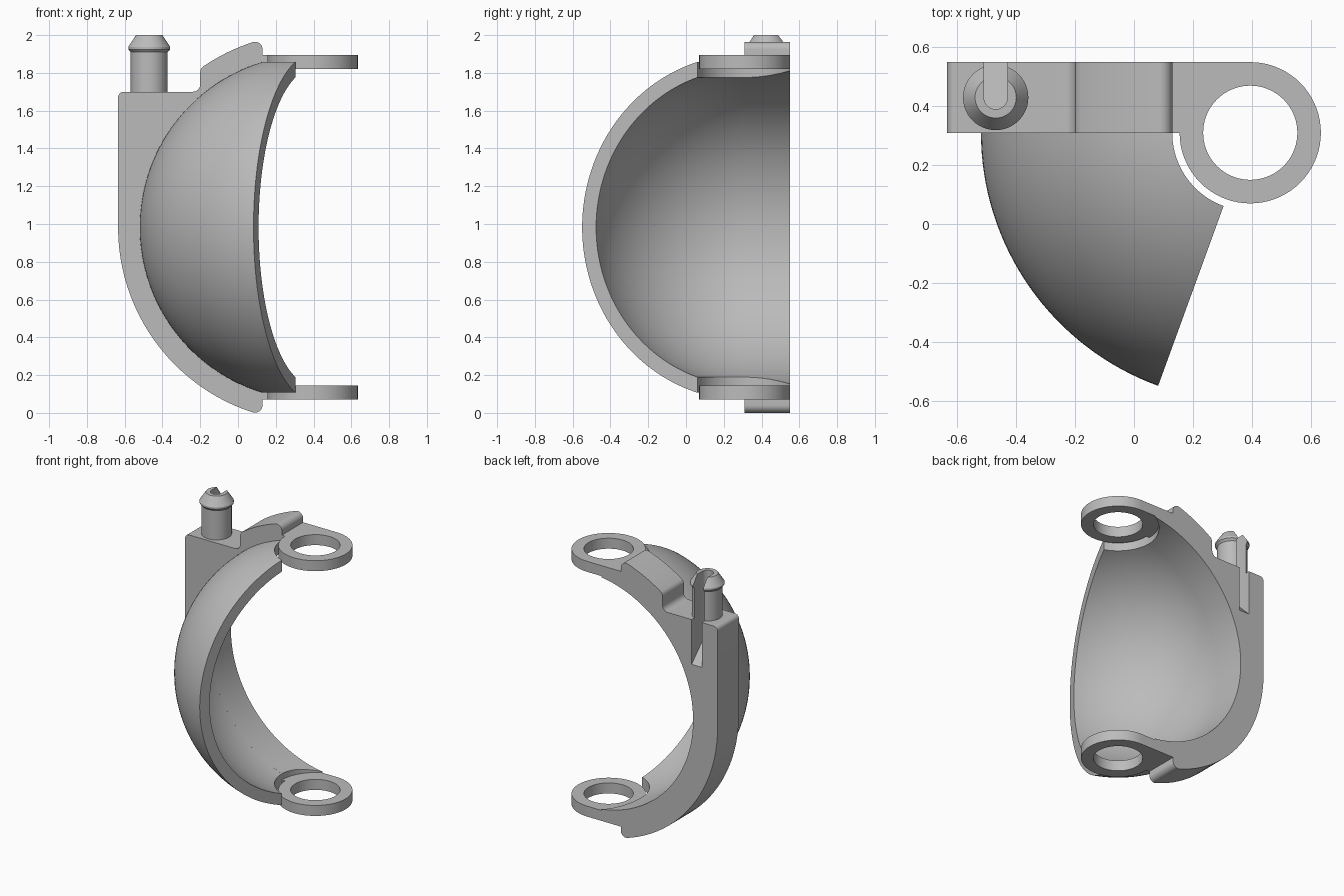
import bpy, bmesh, math
from math import cos, sin, radians, sqrt, atan2, degrees

cube = bpy.data.objects.get("Cube")
if cube:
    bpy.data.objects.remove(cube, do_unlink=True)

# Main dimensions: pivot axis, shell centre, radii
CX, CY, CZ = 0.395, 0.31, 0.9825
R_BLOCK, R_OUT, R_IN = 1.03, 0.915, 0.8365
R_GAP, R_RING, R_HOLE = 0.265, 0.24, 0.16
BACK, LOW, THICK = 0.55, 0.07, 0.075
HIGH = 2 * CZ - LOW

grey = bpy.data.materials.new("light grey plastic")
grey.use_nodes = True
grey.diffuse_color = (0.5, 0.5, 0.5, 1)
grey.node_tree.nodes["Principled BSDF"].inputs["Base Color"].default_value = (0.5, 0.5, 0.5, 1)


def arc(cx, cy, r, a, b, n):
    """Points on a circle from angle a to angle b in degrees."""
    angles = [radians(a + (b - a) * i / n) for i in range(n + 1)]
    return [(cx + r * cos(t), cy + r * sin(t)) for t in angles]


def finish(name, bm):
    bmesh.ops.remove_doubles(bm, verts=bm.verts, dist=1e-5)
    bmesh.ops.recalc_face_normals(bm, faces=bm.faces)
    mesh = bpy.data.meshes.new(name)
    bm.to_mesh(mesh)
    bm.free()
    mesh.materials.append(grey)
    obj = bpy.data.objects.new(name, mesh)
    bpy.context.collection.objects.link(obj)
    return obj


def prism(name, points, place, shift):
    """Extrude a flat outline; place maps 2D points into space."""
    bm = bmesh.new()
    face = bm.faces.new([bm.verts.new(place(*p)) for p in points])
    new = bmesh.ops.extrude_face_region(bm, geom=[face])["geom"]
    bmesh.ops.translate(bm, vec=shift, verts=[v for v in new if isinstance(v, bmesh.types.BMVert)])
    return finish(name, bm)


def lathe(name, profile, cx, cy, start, end, n):
    """Sweep a closed (radius, z) profile around a vertical axis."""
    bm = bmesh.new()
    rows = []
    for i in range(n + 1):
        t = radians(start + (end - start) * i / n)
        rows.append([bm.verts.new((cx + r * cos(t), cy + r * sin(t), z)) for r, z in profile])
    m = len(profile)
    full = abs(end - start) == 360
    for a, b in zip(rows, rows[1:]):
        for j in range(m):
            k = (j + 1) % m
            if full and profile[j][0] == profile[k][0] == 0:
                continue
            bm.faces.new((a[j], a[k], b[k], b[j]))
    if not full:
        bm.faces.new(rows[0])
        bm.faces.new(rows[-1])
    bmesh.ops.dissolve_degenerate(bm, dist=1e-6, edges=bm.edges)
    return finish(name, bm)


def disc(name, r, z0, z1):
    return prism(name, arc(CX, CY, r, 0, 355, 71), lambda x, y: (x, y, z0), (0, 0, z1 - z0))


def combine(target, tool, operation):
    mod = target.modifiers.new(operation, 'BOOLEAN')
    mod.operation, mod.solver, mod.object = operation, 'EXACT', tool
    bpy.context.view_layer.objects.active = target
    bpy.ops.object.modifier_apply(modifier=mod.name)
    bpy.data.objects.remove(tool, do_unlink=True)


def smooth(obj):
    bpy.ops.object.select_all(action='DESELECT')
    obj.select_set(True)
    bpy.context.view_layer.objects.active = obj
    bpy.ops.object.shade_smooth_by_angle(angle=radians(25))


# Back frame outline, with rounded corners tangent to the big arc
f = 0.04
tip_x, step_x = 0.13 - f, -0.2 + f
tip_h = sqrt((R_BLOCK - f) ** 2 - (CX - tip_x) ** 2)
step_h = sqrt((R_BLOCK - f) ** 2 - (CX - step_x) ** 2)
tip_a = 180 - degrees(atan2(tip_h, CX - tip_x))
step_a = 180 - degrees(atan2(step_h, CX - step_x))
inner = arc(CX, CZ, R_IN, 96, 264, 56)
outline = [(CX, LOW), (0.13, LOW)]
outline += arc(tip_x, CZ - tip_h, f, 360, 360 - tip_a, 10)
outline += arc(CX, CZ, R_BLOCK, 360 - tip_a, 180, 24)[1:]
outline += arc(-0.605, 1.67, 0.03, 180, 90, 8)
outline += arc(-0.2 - f, 1.70 + f, f, 270, 360, 8)
outline += arc(step_x, CZ + step_h, f, 180, step_a, 6)
outline += arc(CX, CZ, R_BLOCK, step_a, tip_a, 8)[1:]
outline += arc(tip_x, CZ + tip_h, f, tip_a, 0, 10)[1:]
outline += [(0.13, HIGH), (CX, HIGH), (CX, inner[0][1])]
outline += inner + [(CX, inner[-1][1])]
frame = prism("back_frame", outline, lambda x, z: (x, CY, z), (0, BACK - CY, 0))

# Clearance around the pivot, pivot rings and their holes
combine(frame, disc("clearance", R_GAP, LOW + THICK, HIGH - THICK), 'DIFFERENCE')
for z in (LOW, HIGH - THICK):
    combine(frame, disc("pivot_ring", R_RING, z, z + THICK), 'UNION')
combine(frame, disc("pivot_hole", R_HOLE, -0.1, 2.1), 'DIFFERENCE')

# Snap peg with a flared head
PX, PY = -0.47, 0.43
peg = lathe("snap_peg", [(0, 1.6), (0.098, 1.6), (0.098, 1.91), (0.111, 1.925),
                         (0.111, 1.938), (0.07, 2.0), (0, 2.0)], PX, PY, 0, 360, 48)
combine(frame, peg, 'UNION')

# Slot through the peg, running out of the back on a ramp
slot_outline = arc(PX, PY, 0.04, 180, 360, 16) + [(PX + 0.04, 0.6), (PX - 0.04, 0.6)]
slot = prism("slot", slot_outline, lambda x, y: (x, y, 1.38 + (BACK - y)), (0, 0, 1))
combine(frame, slot, 'DIFFERENCE')
smooth(frame)

# Curved shell, a slice of a hollow sphere around the pivot axis
a_out, a_in = (degrees(math.acos(R_GAP / r)) for r in (R_OUT, R_IN))
section = arc(0, CZ, R_OUT, -a_out, a_out, 64) + arc(0, CZ, R_IN, a_in, -a_in, 64)
shell = lathe("curved_shell", section, CX, CY, 180, 250, 32)
smooth(shell)
